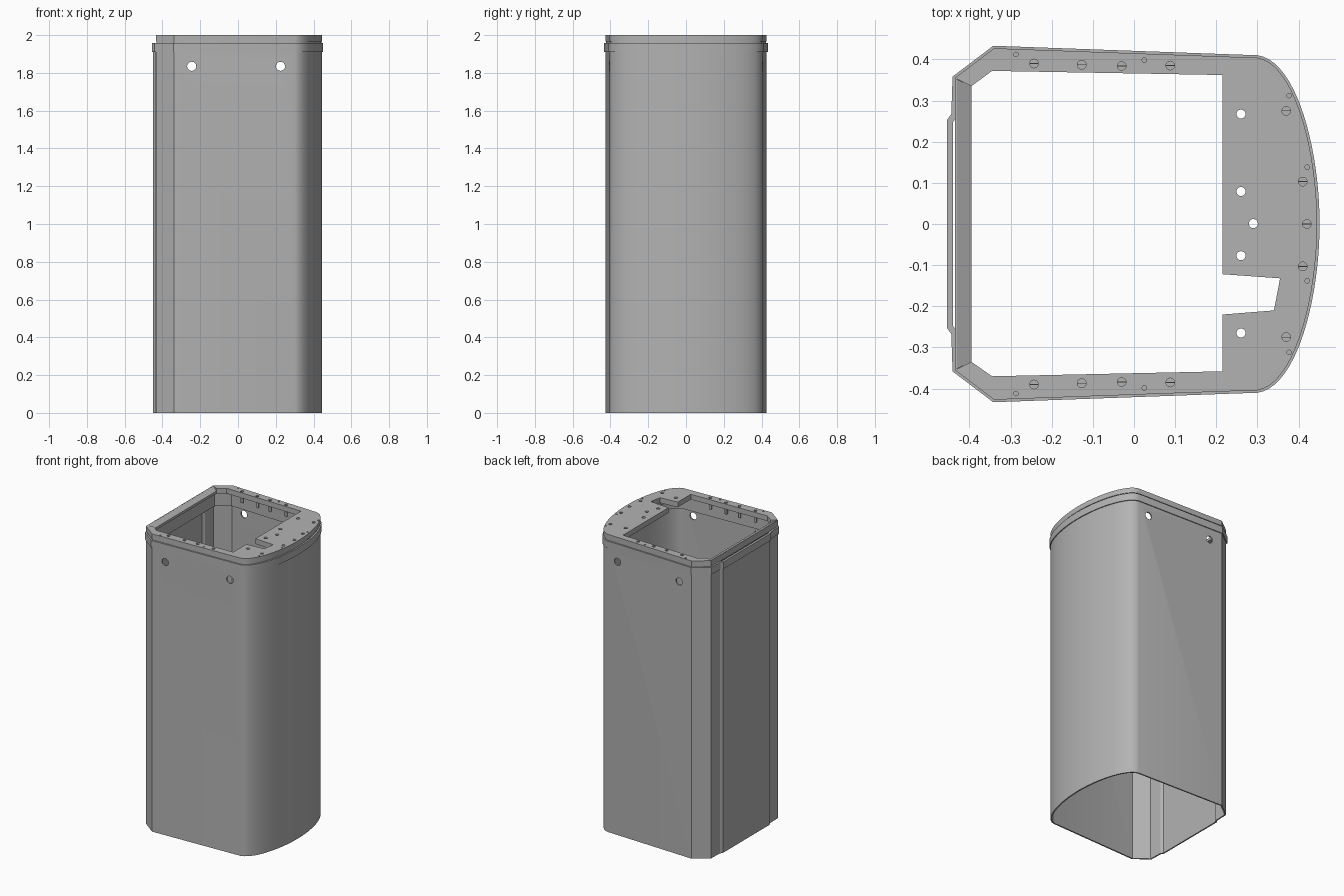
import bpy, bmesh, math
from mathutils import Vector

if "Cube" in bpy.data.objects:
    bpy.data.objects.remove(bpy.data.objects["Cube"])

grey = bpy.data.materials.new("satin grey")
grey.use_nodes = True
grey.diffuse_color = (0.45, 0.45, 0.45, 1)
grey.node_tree.nodes["Principled BSDF"].inputs["Base Color"].default_value = (0.45, 0.45, 0.45, 1)


def finish(name, bm):
    bmesh.ops.recalc_face_normals(bm, faces=bm.faces[:])
    mesh = bpy.data.meshes.new(name)
    bm.to_mesh(mesh)
    bm.free()
    mesh.materials.append(grey)
    ob = bpy.data.objects.new(name, mesh)
    bpy.context.collection.objects.link(ob)
    return ob


def select(ob):
    bpy.ops.object.select_all(action='DESELECT')
    ob.select_set(True)
    bpy.context.view_layer.objects.active = ob


def outline(offset=0.0, step=True):
    """Plan outline, clockwise, grown outwards by offset."""
    a, b, c, d = (Vector(p) for p in ((.30, .404), (.39, .39), (.445, .18), (.445, 0)))
    half = [Vector((-.449, .25)), Vector((-.438, .265))] if step else []
    half += [Vector((-.435, .355)), Vector((-.34, .427))]
    n = 20
    for i in range(n):
        t = i / n
        s = 1 - t
        half.append(a*s**3 + b*3*s*s*t + c*3*s*t*t + d*t**3)
    pts = half + [d] + [Vector((p.x, -p.y)) for p in reversed(half)]
    grown = []
    for i, p in enumerate(pts):
        e1 = (p - pts[i-1]).normalized()
        e2 = (pts[(i+1) % len(pts)] - p).normalized()
        n1, n2 = Vector((-e1.y, e1.x)), Vector((-e2.y, e2.x))
        grown.append(p + (n1 + n2) * offset / (1 + n1.dot(n2)))
    return grown


def prism(bm, pts, z0, z1):
    low = [bm.verts.new((p[0], p[1], z0)) for p in pts]
    high = [bm.verts.new((p[0], p[1], z1)) for p in pts]
    bm.faces.new(low)
    bm.faces.new(high)
    for i in range(len(pts)):
        bm.faces.new((low[i-1], low[i], high[i], high[i-1]))


def tube(name, z0, z1, outer, inner):
    """Hollow ring between two plan outlines."""
    bm = bmesh.new()
    loops = [[bm.verts.new((p.x, p.y, z)) for p in pts]
             for pts, z in ((outer, z0), (outer, z1), (inner, z1), (inner, z0))]
    for k in range(4):
        u, v = loops[k-1], loops[k]
        for i in range(len(u)):
            bm.faces.new((u[i-1], u[i], v[i], v[i-1]))
    return finish(name, bm)


def circle(x, y, r, n=20):
    return [(x + r*math.cos(2*math.pi*i/n), y + r*math.sin(2*math.pi*i/n)) for i in range(n)]


def cut(ob, bm):
    cutter = finish("cutter", bm)
    cutter.hide_render = True
    mod = ob.modifiers.new("cut", 'BOOLEAN')
    mod.operation, mod.solver, mod.object = 'DIFFERENCE', 'EXACT', cutter
    select(ob)
    bpy.ops.object.modifier_apply(modifier=mod.name)
    bpy.data.objects.remove(cutter)


# Thin main shell with cross holes through front and back
shell = tube("shell", 0, 1.92, outline(), outline(-.009))
bm = bmesh.new()
for x in (-.245, .225):
    prism(bm, circle(x, 1.835, .024, 28), -.6, .6)
for v in bm.verts:
    v.co = (v.co.x, v.co.z, v.co.y)
cut(shell, bm)

# Collar inside the shell and raised band outside it
collar = tube("inner_collar", 1.87, 1.98, outline(-.0095, False), outline(-.018, False))
band = tube("outer_band", 1.91, 1.958, outline(.006), outline(-.009))
rim_groove = tube("rim_groove", 1.955, 1.968, outline(-.004, False), outline(-.015, False))

# Top plate with large opening and side notch
bm = bmesh.new()
prism(bm, outline(0, False), 1.965, 2)
plate = finish("top_plate", bm)
opening = [(.215, .362), (-.345, .372), (-.395, .335), (-.43, .352), (-.43, -.352),
           (-.395, -.335), (-.345, -.37), (.215, -.358), (.215, -.22), (.34, -.21),
           (.355, -.132), (.215, -.122)]
bm = bmesh.new()
prism(bm, opening, 1.9, 2.1)
cut(plate, bm)

# Through holes, screw recesses and small pin holes
screws = [(-.243, .39), (-.127, .387), (-.03, .384), (.088, .385), (.37, .275), (.41, .103)]
pins = [(-.287, .412), (.025, .398), (.377, .312), (.421, .138), (-.421, .262)]
both = lambda pts: [(x, y*s) for x, y in pts for s in (1, -1)]
screws = both(screws) + [(.42, 0)]
bm = bmesh.new()
for x, y in ((.26, .267), (.26, .079), (.29, .001), (.26, -.077), (.26, -.265)):
    prism(bm, circle(x, y, .011), 1.9, 2.1)
for x, y in screws:
    prism(bm, circle(x, y, .0105), 1.992, 2.1)
for x, y in both(pins):
    prism(bm, circle(x, y, .0055, 12), 1.98, 2.1)
cut(plate, bm)

# Screw shanks under the plate, with a fine bar across each head
bm = bmesh.new()
for x, y in screws:
    prism(bm, circle(x, y, .0095), 1.925, 1.97)
    prism(bm, [(x-.01, y-.001), (x+.01, y-.001), (x+.01, y+.001), (x-.01, y+.001)], 1.99, 1.996)
finish("screws", bm)

# Sloping ledge on the flat side of the opening
bm = bmesh.new()
prism(bm, [(-.431, -.352), (-.395, -.335), (-.395, .335), (-.431, .352)], 1.965, 2)
for v in bm.verts:
    if v.co.x > -.4 and v.co.z > 1.99:
        v.co.z = 1.982
finish("sloped_ledge", bm)

# Smooth curved walls while keeping edges crisp
for ob in (shell, collar, band, rim_groove, plate):
    select(ob)
    bpy.ops.object.shade_smooth_by_angle(angle=math.radians(25))
